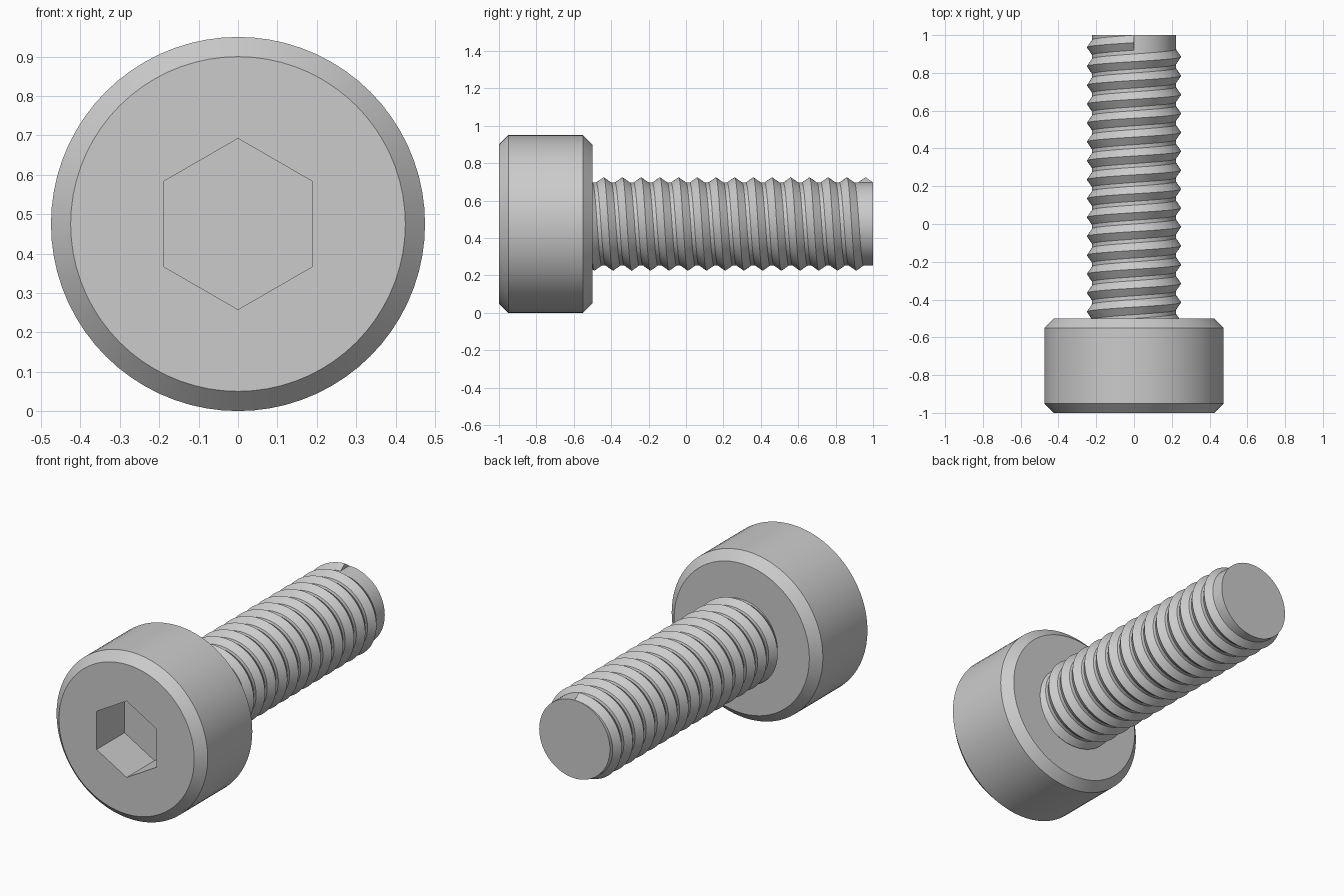
import bpy, bmesh, math

SEG = 72          # facets around the axis
AXIS_Z = 0.475    # height of the screw axis
PITCH = 0.1

old = bpy.data.objects.get("Cube")
if old:
    bpy.data.objects.remove(old, do_unlink=True)

steel = bpy.data.materials.new("grey_steel")
steel.use_nodes = True
grey = (0.6, 0.6, 0.6, 1.0)
steel.diffuse_color = grey
bsdf = steel.node_tree.nodes["Principled BSDF"]
bsdf.inputs["Base Color"].default_value = grey
bsdf.inputs["Roughness"].default_value = 0.5


def polar(r, y, a):
    return (r * math.cos(a), y, AXIS_Z + r * math.sin(a))


def circle(r):
    return lambda a: r


def hexagon(apothem):
    # hexagon with corners at top and bottom, flats facing sideways
    step = math.pi / 3
    return lambda a: apothem / math.cos((a + step / 2) % step - step / 2)


def skin(bm, rings, closed):
    """Join consecutive rings of vertices with quads."""
    for r0, r1 in zip(rings, rings[1:]):
        n = len(r0)
        for i in range(n if closed else n - 1):
            j = (i + 1) % n
            bm.faces.new((r0[i], r0[j], r1[j], r1[i]))
    bm.faces.new(rings[0])
    bm.faces.new(rings[-1])


def finish(name, bm):
    bmesh.ops.recalc_face_normals(bm, faces=bm.faces)
    mesh = bpy.data.meshes.new(name)
    bm.to_mesh(mesh)
    bm.free()
    mesh.materials.append(steel)
    obj = bpy.data.objects.new(name, mesh)
    bpy.context.collection.objects.link(obj)
    bpy.ops.object.select_all(action="DESELECT")
    obj.select_set(True)
    bpy.context.view_layer.objects.active = obj
    bpy.ops.object.shade_smooth_by_angle(angle=math.radians(25))
    return obj


def lathe(name, profile):
    """Turn (radius function, y) stations around the screw axis."""
    bm = bmesh.new()
    angles = [math.tau * i / SEG for i in range(SEG)]
    rings = [[bm.verts.new(polar(rad(a), y, a)) for a in angles]
             for rad, y in profile]
    skin(bm, rings, True)
    return finish(name, bm)


# Chamfered cap head with hexagonal socket
socket = hexagon(0.188)
lathe("socket_head", [
    (socket, -0.75), (socket, -1.0),
    (circle(0.425), -1.0), (circle(0.475), -0.95),
    (circle(0.475), -0.55), (circle(0.425), -0.5),
])

# Plain core of the shank
lathe("shank_core", [(circle(0.222), -0.52), (circle(0.222), 1.0)])

# Helical ridge, ending abruptly on top of the tip
section = [(0.2, -0.04), (0.222, -0.04), (0.25, 0), (0.222, 0.04), (0.2, 0.04)]
bm = bmesh.new()
rings = []
for i in range(-15 * SEG, 1):
    turn = i / SEG
    a = math.pi / 2 - math.tau * turn
    y = 0.96 + PITCH * turn
    rings.append([bm.verts.new(polar(r, y + dy, a)) for r, dy in section])
skin(bm, rings, True)
finish("screw_thread", bm)
